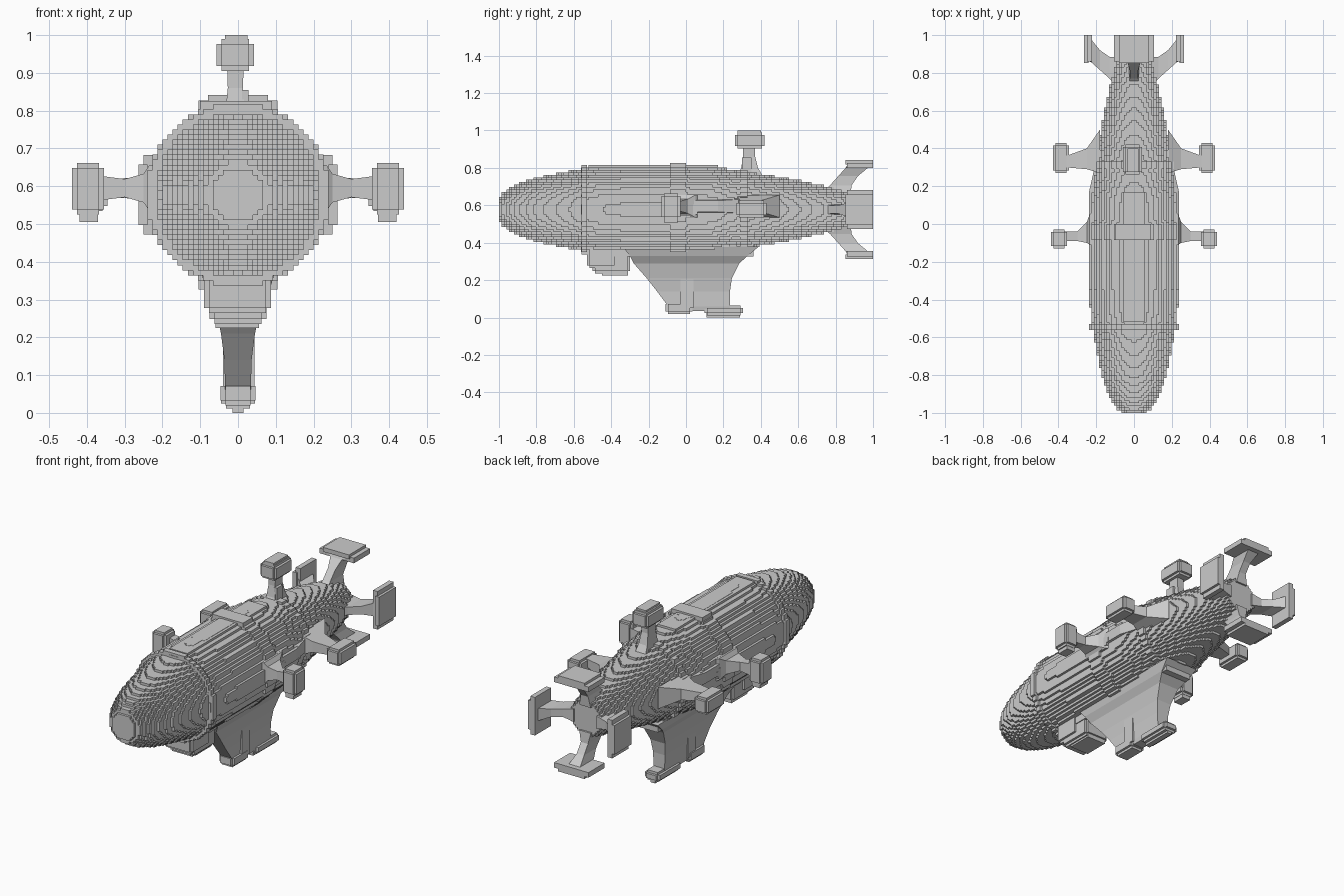
import bpy
import bmesh
from math import hypot, pi
from mathutils import Matrix

if "Cube" in bpy.data.objects:
    bpy.data.objects.remove(bpy.data.objects["Cube"])

CELL = 0.0133
AXIS = 0.577  # height of the hull centre line

grey = bpy.data.materials.new("hull grey")
grey.use_nodes = True
grey.diffuse_color = (0.6, 0.6, 0.6, 1)
grey.node_tree.nodes["Principled BSDF"].inputs["Base Color"].default_value = (0.6, 0.6, 0.6, 1)


def finish(name, bm):
    bmesh.ops.remove_doubles(bm, verts=bm.verts, dist=1e-5)
    mesh = bpy.data.meshes.new(name)
    bm.to_mesh(mesh)
    bm.free()
    mesh.materials.append(grey)
    ob = bpy.data.objects.new(name, mesh)
    bpy.context.collection.objects.link(ob)
    return ob


def radius_at(profile, y):
    for (y0, r0), (y1, r1) in zip(profile, profile[1:]):
        if y0 <= y <= y1:
            return r0 + (r1 - r0) * (y - y0) / (y1 - y0)
    return 0


def stepped_body(name, profile):
    """Round body made of square columns running along y, outer faces only."""
    start, end = profile[0][0], profile[-1][0]
    count = round((end - start) / CELL)
    step = (end - start) / count
    radii = [radius_at(profile, start + (k + 0.5) * step) for k in range(count)]
    half = int(max(radii) / CELL) + 1
    spans = {}
    for i in range(-half, half):
        for j in range(-half, half):
            d = hypot(i + 0.5, j + 0.5) * CELL
            inside = [k for k, r in enumerate(radii) if r > d]
            if inside:
                spans[i, j] = (start + inside[0] * step, start + (inside[-1] + 1) * step)
    bm = bmesh.new()

    def quad(points):
        bm.faces.new([bm.verts.new((x * CELL, y, AXIS + z * CELL)) for x, y, z in points])

    for (i, j), (a, b) in spans.items():
        corners = [(i, j), (i + 1, j), (i + 1, j + 1), (i, j + 1)]
        quad([(x, a, z) for x, z in corners])
        quad([(x, b, z) for x, z in reversed(corners)])
        for side, (di, dj) in enumerate([(0, -1), (1, 0), (0, 1), (-1, 0)]):
            (px, pz), (qx, qz) = corners[side], corners[(side + 1) % 4]
            na, nb = spans.get((i + di, j + dj), (b, b))
            for lo, hi in ((a, min(na, b)), (max(nb, a), b)):
                if hi - lo > 1e-6:
                    quad([(px, lo, pz), (px, hi, pz), (qx, hi, qz), (qx, lo, qz)])
    return finish(name, bm)


def loft(bm, sections, matrix=Matrix()):
    """Solid through rectangles (height, y start, y end, half width)."""
    rings = []
    for h, y0, y1, w in sections:
        rect = [(-w, y0), (w, y0), (w, y1), (-w, y1)]
        rings.append([bm.verts.new(matrix @ Matrix.Translation((x, y, h)).translation)
                      for x, y in rect])
    faces = [bm.faces.new(rings[0][::-1]), bm.faces.new(rings[-1])]
    for low, high in zip(rings, rings[1:]):
        for k in range(4):
            n = (k + 1) % 4
            faces.append(bm.faces.new([low[k], low[n], high[n], high[k]]))
    bmesh.ops.recalc_face_normals(bm, faces=faces)


def box(bm, x0, x1, y0, y1, z0, z1):
    loft(bm, [(z0, y0, y1, (x1 - x0) / 2), (z1, y0, y1, (x1 - x0) / 2)],
         Matrix.Translation(((x0 + x1) / 2, 0, 0)))


def pod(bm, x0, x1, y0, y1, z0, z1, c=CELL):
    """Block with notched edges and corners."""
    box(bm, x0, x1, y0 + c, y1 - c, z0 + c, z1 - c)
    box(bm, x0 + c, x1 - c, y0, y1, z0 + c, z1 - c)
    box(bm, x0 + c, x1 - c, y0 + c, y1 - c, z0, z1)


# Hull, with raised bands around it
hull_profile = [(-1, .06), (-.985, .085), (-.95, .112), (-.9, .138), (-.8, .172), (-.7, .193),
                (-.6, .211), (-.52, .228), (-.4, .235), (.0, .236), (.15, .23), (.3, .208),
                (.5, .176), (.7, .135), (.8, .112), (.87, .092)]
stepped_body("hull", hull_profile)
for name, y0, y1, lift in [("front_band", -.56, -.53, .018), ("middle_band", -.085, 0, .008),
                           ("rear_band", .29, .33, .01)]:
    r = radius_at(hull_profile, (y0 + y1) / 2) + lift
    stepped_body(name, [(y0, r), (y1, r)])

bm = bmesh.new()
box(bm, -.055, .055, -.52, .17, .79, .815)
box(bm, -.1, .09, -.085, 0, .78, .826)
finish("dorsal_plates", bm)

# Four tail fins, each with an end plate
for k, name in enumerate(["top", "left", "bottom", "right"]):
    turn = Matrix.Translation((0, 0, AXIS)) @ Matrix.Rotation(k * pi / 2, 4, "Y")
    bm = bmesh.new()
    loft(bm, [(.07, .70, .88, .035), (.13, .77, .885, .022), (.18, .815, .92, .022),
              (.225, .855, .975, .035), (.235, .86, .98, .05)], turn)
    for h0, h1, y0, w in [(.222, .25, .86, .105), (.24, .264, .853, .08)]:
        loft(bm, [(h0, y0, 1, w), (h1, y0, 1, w)], turn)
    finish(name + "_tail_fin", bm)

# Side engines on struts
for side, name in [(1, "left"), (-1, "right")]:
    arm = Matrix.Translation((0, 0, .595)) @ Matrix.Rotation(side * pi / 2, 4, "Y")
    bm = bmesh.new()
    loft(bm, [(.2, -.12, .09, .065), (.235, -.11, .05, .06), (.25, -.1, .01, .038),
              (.3, -.09, -.04, .024), (.37, -.09, -.04, .033)], arm)
    loft(bm, [(.18, .27, .50, .06), (.215, .28, .45, .045), (.25, .29, .40, .03),
              (.36, .30, .36, .022)], arm)
    loft(bm, [(.2, -.1, .34, .04), (.238, -.08, .17, .03)], arm)
    finish(name + "_struts", bm)

    def mirrored(builder, x0, x1, *rest):
        builder(bm, *sorted((side * x0, side * x1)), *rest)

    bm = bmesh.new()
    mirrored(pod, .355, .44, -.13, -.03, .525, .662)
    mirrored(box, .37, .42, -.115, -.045, .505, .54)
    finish(name + "_front_engine", bm)
    bm = bmesh.new()
    mirrored(pod, .345, .43, .27, .43, .535, .625)
    finish(name + "_rear_engine", bm)

# Lookout mast on top
bm = bmesh.new()
loft(bm, [(.74, .27, .42, .035), (.8, .295, .385, .026), (.86, .305, .37, .02),
          (.92, .305, .37, .022)], Matrix.Translation((-.007, 0, 0)))
box(bm, .01, .028, .30, .35, .76, .855)
finish("mast", bm)
bm = bmesh.new()
pod(bm, -.057, .043, .262, .42, .905, .99)
box(bm, -.035, .025, .275, .40, .97, 1)
finish("mast_head", bm)

# Keel and swept lower fin
bm = bmesh.new()
box(bm, -.08, .08, -.45, .36, .325, .40)
loft(bm, [(.38, -.34, .39, .1), (.33, -.3, .33, .085), (.29, -.28, .285, .062),
          (.21, -.21, .245, .045), (.14, -.155, .235, .036), (.06, -.095, .235, .034),
          (.035, -.06, .23, .03)])
finish("lower_fin", bm)

# Forward gondola under the hull
bm = bmesh.new()
pod(bm, -.09, .087, -.53, -.37, .265, .40)
pod(bm, -.075, .075, -.5, -.30, .235, .37)
box(bm, -.06, .055, -.45, -.31, .225, .26)
finish("gondola", bm)

# Feet of the lower fin
bm = bmesh.new()
pod(bm, -.046, .046, -.11, .035, .02, .085)
box(bm, -.04, .044, -.03, .04, .05, .21)
finish("front_foot", bm)
bm = bmesh.new()
pod(bm, -.045, .045, .10, .305, .012, .065)
box(bm, -.015, .015, .11, .29, 0, .03)
finish("rear_foot", bm)
